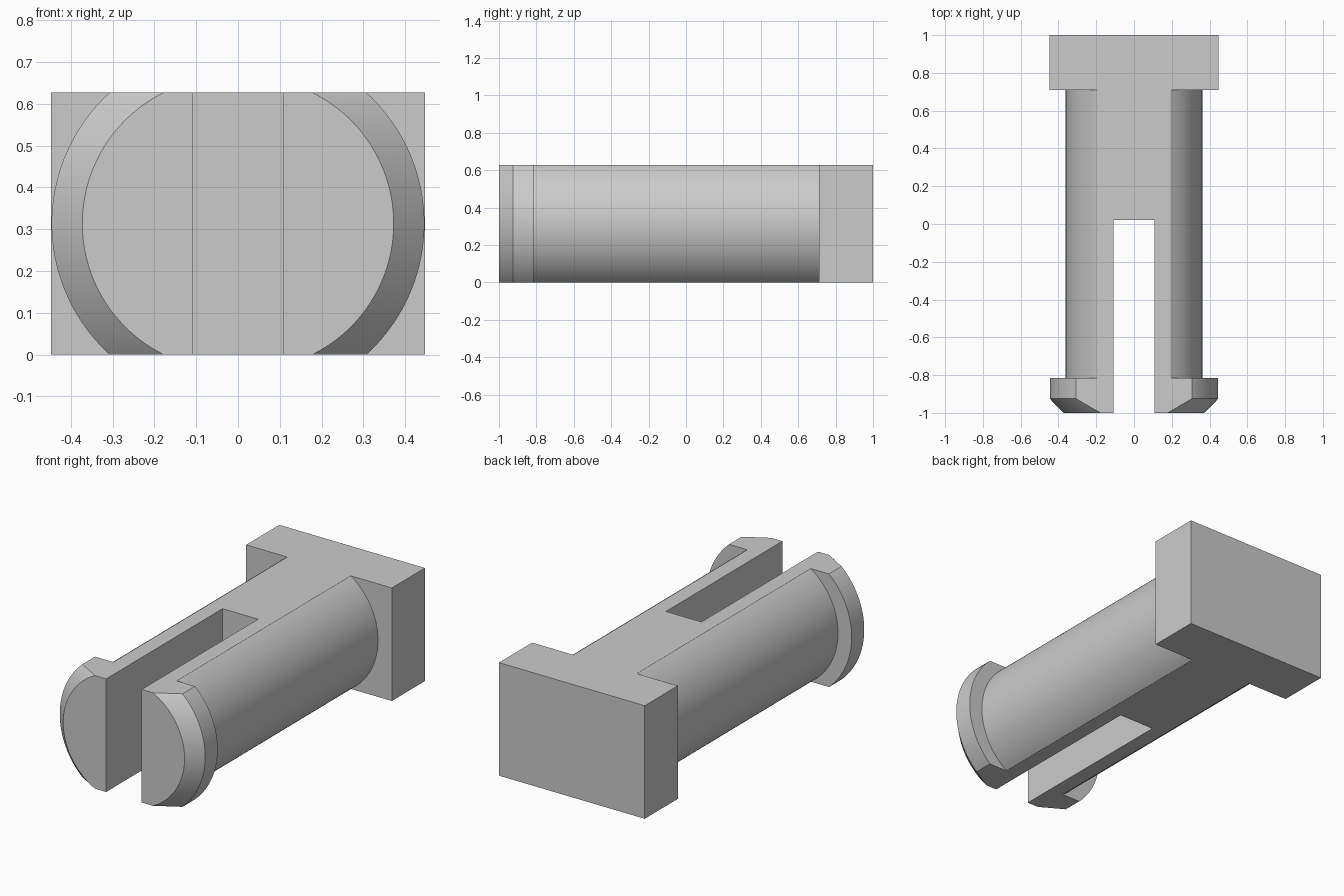
import bpy, bmesh, math

if "Cube" in bpy.data.objects:
    bpy.data.objects.remove(bpy.data.objects["Cube"])

H = 0.627          # height between the flat top and bottom
N = 48             # segments along each curved side
SLOT_X, SLOT_END = 0.109, 0.02
HEAD_X = 0.447

# Sections from tip to head: y, arc radius, arc centre offset (radius None = flat head side)
SECTIONS = [(-1.0, 0.3495, 0.023), (-0.925, 0.423, 0.023), (-0.815, 0.423, 0.023),
            (-0.815, 0.377, -0.015), (0.71, 0.377, -0.015),
            (0.71, None, 0), (1.0, None, 0)]

bm = bmesh.new()


def side(s):
    """Grid of vertices for one side of the pin, joined by quads."""
    grid = []
    for y, r, d in SECTIONS:
        row = []
        for j in range(N + 1):
            dz = H / 2 * math.sin(2 * j / N - 1) / math.sin(1)
            x = HEAD_X if r is None else d + math.sqrt(r * r - dz * dz)
            row.append(bm.verts.new((s * x, y, H / 2 + dz)))
        grid.append(row)
    for a, b in zip(grid, grid[1:]):
        for j in range(N):
            bm.faces.new((a[j], a[j + 1], b[j + 1], b[j]))
    return grid


def slot_wall(s):
    """Slot wall; returns (bottom, top) vertices at the mouth and at the end."""
    mouth, end = [[bm.verts.new((s * SLOT_X, y, z)) for z in (0, H)]
                  for y in (-1, SLOT_END)]
    bm.faces.new((mouth[0], mouth[1], end[1], end[0]))
    return mouth, end


right, left = side(1), side(-1)
r_mouth, r_end = slot_wall(1)
l_mouth, l_end = slot_wall(-1)

# slot end, prong tips and head back
bm.faces.new((r_end[0], r_end[1], l_end[1], l_end[0]))
bm.faces.new(right[0] + [r_mouth[1], r_mouth[0]])
bm.faces.new(left[0] + [l_mouth[1], l_mouth[0]])
bm.faces.new(right[-1] + left[-1][::-1])

# flat bottom and top outlines
for k, j in ((0, 0), (1, N)):
    bm.faces.new([row[j] for row in right] + [row[j] for row in left[::-1]]
                 + [l_mouth[k], l_end[k], r_end[k], r_mouth[k]])
bmesh.ops.recalc_face_normals(bm, faces=bm.faces[:])

mesh = bpy.data.meshes.new("split_pin")
bm.to_mesh(mesh)
bm.free()
pin = bpy.data.objects.new("split_pin", mesh)
bpy.context.collection.objects.link(pin)

grey = bpy.data.materials.new("light grey")
grey.diffuse_color = (0.6, 0.6, 0.6, 1)
grey.use_nodes = True
grey.node_tree.nodes["Principled BSDF"].inputs["Base Color"].default_value = grey.diffuse_color
mesh.materials.append(grey)

bpy.context.view_layer.objects.active = pin
pin.select_set(True)
bpy.ops.object.shade_smooth_by_angle(angle=math.radians(30))
